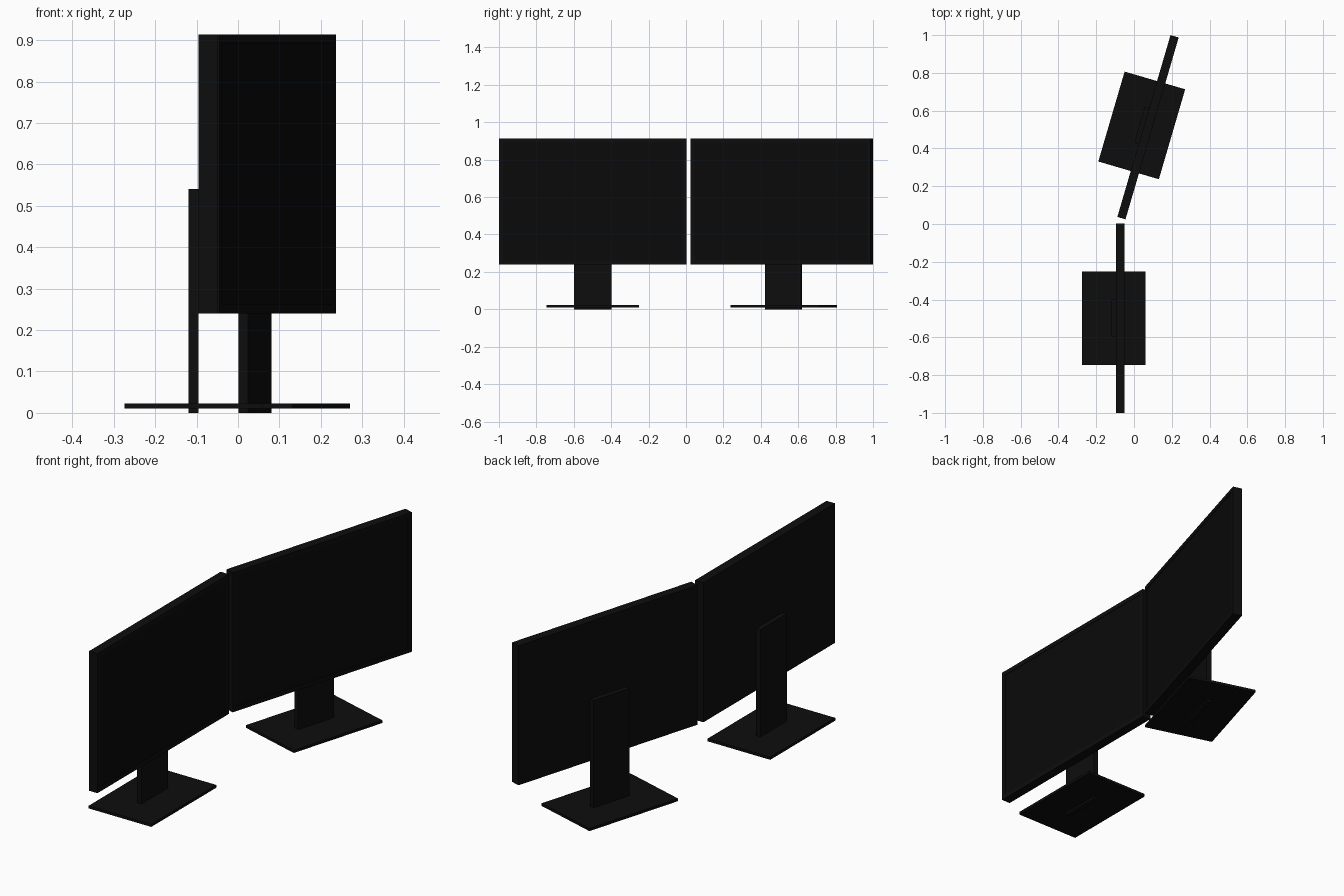
import bpy, bmesh
from math import radians
from mathutils import Matrix, Vector

if "Cube" in bpy.data.objects:
    bpy.data.objects.remove(bpy.data.objects["Cube"])


def material(name, shade):
    mat = bpy.data.materials.new(name)
    mat.diffuse_color = (shade, shade, shade, 1)
    mat.use_nodes = True
    mat.node_tree.nodes["Principled BSDF"].inputs["Base Color"].default_value = mat.diffuse_color
    return mat


black = material("black_plastic", 0.004)
glass = material("dark_screen", 0.003)


def box(name, lo, hi, place, screen=False):
    lo, hi = Vector(lo), Vector(hi)
    bm = bmesh.new()
    bmesh.ops.create_cube(bm, size=1)
    for v in bm.verts:
        v.co = Vector(((lo[i] + hi[i]) / 2 + v.co[i] * (hi[i] - lo[i])) for i in range(3))
    if screen:
        # thin bezel around a barely sunken screen on the +x face
        bm.normal_update()
        face = max(bm.faces, key=lambda f: f.normal.x)
        bmesh.ops.inset_region(bm, faces=[face], thickness=0.03)
        bmesh.ops.inset_region(bm, faces=[face], thickness=0.0005, depth=-0.002)
        face.material_index = 1
    mesh = bpy.data.meshes.new(name)
    bm.to_mesh(mesh)
    bm.free()
    mesh.materials.append(black)
    mesh.materials.append(glass)
    obj = bpy.data.objects.new(name, mesh)
    obj.matrix_world = place
    bpy.context.collection.objects.link(obj)


def monitor(side, x, y, angle):
    place = Matrix.Translation((x, y, 0)) @ Matrix.Rotation(radians(angle), 4, 'Z')
    # foot plate, upright neck behind the panel, display panel
    box(side + "_base", (-0.167, -0.248, 0.01), (0.167, 0.248, 0.023), place)
    box(side + "_neck", (-0.012, -0.1, 0), (0.012, 0.1, 0.54), place)
    box(side + "_panel", (0.012, -0.5015, 0.24), (0.057, 0.5015, 0.913), place, True)


monitor("left", -0.107, -0.4985, 0)
monitor("right", 0.041, 0.522, -16.3)
